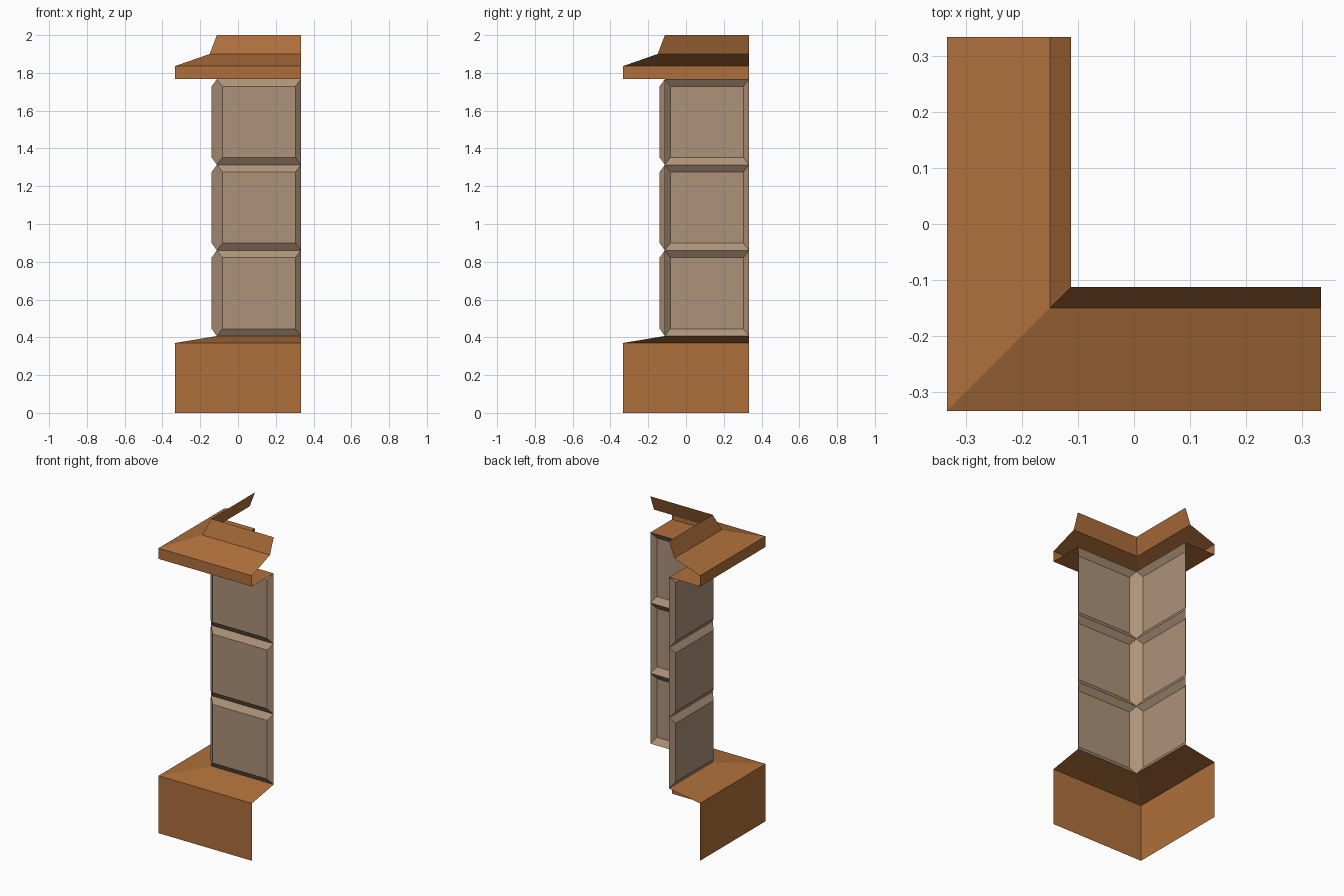
import bpy

if "Cube" in bpy.data.objects:
    bpy.data.objects.remove(bpy.data.objects["Cube"])

END = 0.333    # free ends of both legs
WALL = -0.112  # wall plane of both legs
OUT = -0.333   # outer face of base and cornice


def material(name, color):
    m = bpy.data.materials.new(name)
    m.diffuse_color = (*color, 1)
    m.use_nodes = True
    m.node_tree.nodes["Principled BSDF"].inputs["Base Color"].default_value = m.diffuse_color
    return m


brown = material("warm brown", (0.43, 0.162, 0.044))
stone = material("beige stone", (0.42, 0.29, 0.19))


def make(name, verts, faces, mat):
    mesh = bpy.data.meshes.new(name)
    mesh.from_pydata(verts, [], faces)
    mesh.materials.append(mat)
    mesh.update()
    ob = bpy.data.objects.new(name, mesh)
    bpy.context.collection.objects.link(ob)
    return ob


def corner_sweep(name, profile, mat):
    """Open moulding: sweep (offset, height) profile round the mitred corner."""
    verts, faces = [], []
    for d, z in profile:
        verts += [(d, END, z), (d, d, z), (END, d, z)]
    for i in range(len(profile) - 1):
        for k in range(2):
            a = 3 * i + k
            faces.append((a, a + 1, a + 4, a + 3))
    return make(name, verts, faces, mat)


def block(name, z0, z1, mirrored):
    """Open raised panel with bevelled margins, on the front or the left leg."""
    bx, bz, depth = 0.029, 0.038, 0.027
    outer = [(WALL, z0), (END, z0), (END, z1), (WALL, z1)]
    inner = [(WALL + bx, z0 + bz), (END - bx, z0 + bz),
             (END - bx, z1 - bz), (WALL + bx, z1 - bz)]
    verts = [(x, WALL, z) for x, z in outer] + [(x, WALL - depth, z) for x, z in inner]
    faces = [(4, 5, 6, 7)] + [(i, (i + 1) % 4, (i + 1) % 4 + 4, i + 4) for i in range(4)]
    if mirrored:  # swap x and y, flip winding
        verts = [(y, x, z) for x, y, z in verts]
        faces = [f[::-1] for f in faces]
    return make(name, verts, faces, stone)


# Plinth with sloping top
corner_sweep("base", [(OUT, 0), (OUT, 0.37), (WALL, 0.407)], brown)

# Three courses of bevelled stone on each leg
bottom, top = 0.407, 1.767
step = (top - bottom) / 3
for i in range(3):
    for mirrored, side in ((False, "front"), (True, "left")):
        block(f"{side}_stone_{i + 1}", bottom + i * step, bottom + (i + 1) * step, mirrored)

# Cornice: soffit, fascia, sloping roof and steep cap
corner_sweep("cornice", [(WALL, top), (OUT, top), (OUT, 1.836),
                         (-0.15, 1.90), (WALL, 2.0)], brown)
